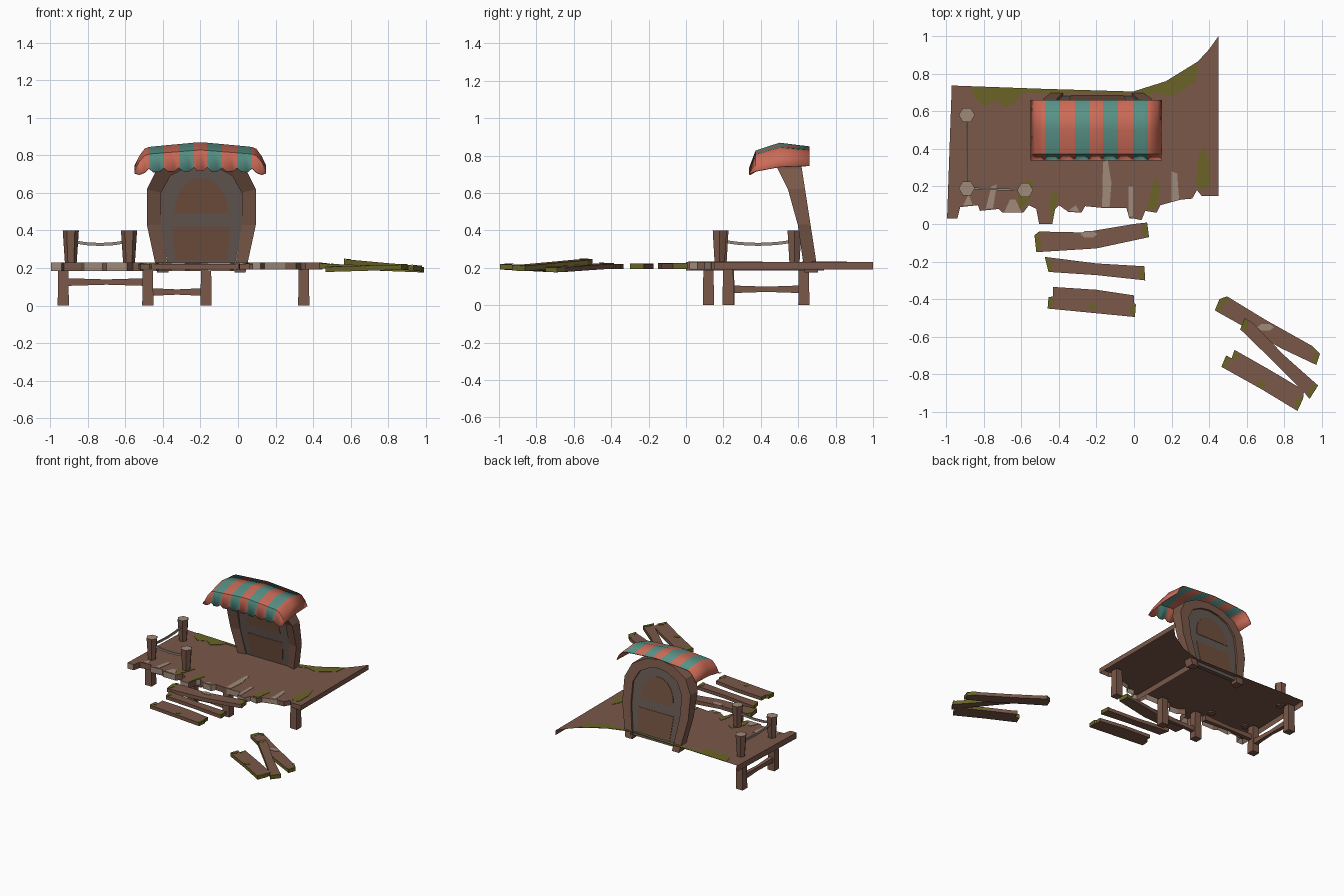
import bpy, bmesh, math
from mathutils import Vector

if "Cube" in bpy.data.objects:
    bpy.data.objects.remove(bpy.data.objects["Cube"])


def material(name, r, g, b):
    def lin(c):
        c /= 255
        return c / 12.92 if c <= 0.04045 else ((c + 0.055) / 1.055) ** 2.4
    m = bpy.data.materials.new(name)
    m.diffuse_color = (lin(r), lin(g), lin(b), 1)
    m.use_nodes = True
    m.node_tree.nodes["Principled BSDF"].inputs["Base Color"].default_value = m.diffuse_color
    return m


WOOD = material("brown wood", 122, 88, 73)
PANEL = material("red brown panel", 113, 80, 63)
GREY = material("grey wood", 101, 89, 83)
MOSS = material("moss green", 106, 100, 38)
PALE = material("pale broken wood", 160, 138, 122)
ROPE = material("rope", 150, 136, 124)
RED = material("awning red", 203, 107, 87)
TEAL = material("awning teal", 88, 145, 134)


def build(name, verts, faces, mats, rule=None):
    """Mesh object; rule(face) picks the material slot, -1 leaves the face open."""
    bm = bmesh.new()
    vs = [bm.verts.new(v) for v in verts]
    for f in faces:
        bm.faces.new([vs[i] for i in f])
    bmesh.ops.recalc_face_normals(bm, faces=bm.faces)
    bm.normal_update()
    if rule:
        slots = [(f, rule(f)) for f in bm.faces]
        for f, s in slots:
            f.material_index = max(s, 0)
        bmesh.ops.delete(bm, geom=[f for f, s in slots if s < 0], context="FACES")
    me = bpy.data.meshes.new(name)
    bm.to_mesh(me)
    bm.free()
    for m in mats:
        me.materials.append(m)
    ob = bpy.data.objects.new(name, me)
    bpy.context.collection.objects.link(ob)
    return ob


def prism(name, pts, w0, w1, mats, place=lambda u, v, w: (u, v, w), rule=None):
    """Outline extruded from w0 to w1, then placed in space."""
    n = len(pts)
    verts = [place(u, v, w) for w in (w0, w1) for u, v in pts]
    faces = [list(range(n)), list(range(n, 2 * n))]
    faces += [(i, (i + 1) % n, n + (i + 1) % n, n + i) for i in range(n)]
    return build(name, verts, faces, mats, rule)


def sweep(name, path, sizes, mat):
    """Rectangular bar along a path; sizes are (width, height) per point."""
    path = [Vector(p) for p in path]
    d = path[-1] - path[0]
    side = Vector((-d.y, d.x, 0)).normalized()
    verts, n = [], len(path)
    for p, (w, h) in zip(path, sizes):
        for a, b in ((-1, -1), (1, -1), (1, 1), (-1, 1)):
            verts.append(p + side * a * w / 2 + Vector((0, 0, b * h / 2)))
    faces = [(0, 1, 2, 3), tuple(range(4 * n - 4, 4 * n))]
    for i in range(n - 1):
        faces += [(4 * i + k, 4 * i + (k + 1) % 4, 4 * i + 4 + (k + 1) % 4, 4 * i + 4 + k) for k in range(4)]
    return build(name, verts, faces, [mat])


def interp(table, x):
    for (a, p), (b, q) in zip(table, table[1:]):
        if x <= b:
            return p + (q - p) * (x - a) / (b - a)
    return table[-1][1]


# Deck: two sheets with a skirt, open below and behind, jagged in front
def deck_rule(f):
    c, n = f.calc_center_median(), f.normal
    if n.z < -.5 or n.y > .5 or (n.x < -.9 and abs(c.x) < .01):
        return -1
    return 1 if n.y < -.3 and c.x < .3 and math.sin(c.x * 37) > -.6 else 0


left = [(-.995, .03), (-.94, .03), (-.925, .09), (-.83, .10), (-.82, .07), (-.72, .08), (-.70, .06),
        (-.59, .06), (-.56, .10), (-.52, .08), (-.505, 0), (-.435, 0), (-.42, .08), (-.40, .10),
        (-.35, .065), (-.28, .06), (-.26, .095), (-.16, .085), (-.04, .085), (-.025, .03), (-.005, .03),
        (-.005, .705), (-.5, .72), (-.97, .737)]
right = [(-.005, .03), (.04, .02), (.06, .07), (.12, .06), (.14, .10), (.25, .13), (.31, .135), (.335, .18),
         (.36, .15), (.45, .15), (.45, 1), (.40, .93), (.34, .865), (.17, .76), (-.005, .705)]
prism("left_deck", left, .185, .23, [WOOD, PALE], rule=deck_rule)
prism("right_deck", right, .192, .23, [WOOD, PALE], rule=deck_rule)

# Thin moss and bare wood patches on the deck
moss = [
    [(-.87, .733), (-.85, .67), (-.80, .63), (-.73, .66), (-.68, .62), (-.62, .66), (-.60, .70), (-.45, .695),
     (-.3, .70), (-.05, .69), (-.01, .704), (-.5, .719)],
    [(.01, .706), (.05, .67), (.12, .70), (.2, .68), (.28, .73), (.33, .76), (.34, .86), (.17, .757)],
    [(.33, .21), (.36, .18), (.40, .2), (.40, .32), (.37, .41), (.34, .35)],
    [(-.61, .08), (-.56, .12), (-.53, .22), (-.57, .24), (-.62, .15)],
    [(.07, .08), (.12, .08), (.14, .2), (.11, .25)],
    [(-.44, .01), (-.42, .09), (-.40, .15), (-.43, .18), (-.45, .1)]]
bare = [
    [(-.17, .09), (-.13, .09), (-.12, .22), (-.14, .34), (-.165, .33)],
    [(-.03, .04), (-.005, .04), (-.005, .2), (-.03, .2)],
    [(.2, .12), (.24, .13), (.23, .27), (.2, .28)],
    [(-.79, .08), (-.75, .085), (-.73, .21), (-.76, .2)],
    [(-.69, .065), (-.6, .065), (-.63, .13), (-.66, .13)],
    [(-.35, .07), (-.29, .065), (-.31, .1)],
    [(-.91, .10), (-.86, .10), (-.88, .16)]]
for kind, mat, group in (("moss", MOSS, moss), ("bare_wood", PALE, bare)):
    for i, pts in enumerate(group):
        prism(f"deck_{kind}_{i}", pts, .2305, .233, [mat])

# Legs and stretchers
for i, (x, y) in enumerate([(-.93, .63), (-.93, .23), (-.48, .12), (-.17, .12), (.35, .225)]):
    sq = [(-.03, -.03), (.03, -.03), (.03, .03), (-.03, .03)]
    prism(f"leg_{i}", sq, 0, .215, [WOOD],
          place=lambda u, v, w: (x + u * (1 - w * .5), y + v * (1 - w * .5), w))
for i, (a, b, z) in enumerate([((-.93, .63), (-.93, .23), .085), ((-.93, .225), (-.47, .225), .125),
                               ((-.48, .12), (-.17, .12), .072)]):
    path = [(a[0] + (b[0] - a[0]) * t, a[1] + (b[1] - a[1]) * t, z) for t in (0, .5, 1)]
    sweep(f"stretcher_{i}", path, [(.035, .042), (.025, .028), (.035, .042)], WOOD)

# Six sided mooring posts and ropes
posts = [(-.89, .58), (-.89, .19), (-.58, .18)]
hexa = [(math.cos(math.radians(a)), math.sin(math.radians(a))) for a in range(0, 360, 60)]
for i, (x, y) in enumerate(posts):
    def flare(u, v, w):
        r = .031 + .012 * (w - .22) / .18
        return (x + u * r, y + v * r, w)
    prism(f"post_{i}", hexa, .22, .40, [WOOD, PALE], place=flare, rule=lambda f: int(f.normal.z > .5))
for i, (a, b) in enumerate(zip(posts, posts[1:])):
    path = [(a[0] + (b[0] - a[0]) * t, a[1] + (b[1] - a[1]) * t, .325 + .07 * (t - .5) ** 2)
            for t in (0, .25, .5, .75, 1)]
    sweep(f"rope_{i}", path, [(.01, .016)] * 5, ROPE)

# Loose planks in front, with mossy ends
planks = [
    ("step_plank_0", .193, .222, 0, [(-.53, -.06), (-.505, -.04), (-.27, -.045), (0, .0), (.07, .008), (.08, -.07),
                                     (-.2, -.13), (-.52, -.15)]),
    ("step_plank_1", .193, .220, 0, [(-.475, -.175), (-.2, -.21), (.055, -.225), (.06, -.30), (-.2, -.272),
                                     (-.455, -.255)]),
    ("step_plank_2", .193, .220, 0, [(-.43, -.335), (-.2, -.35), (0, -.38), (0, -.42), (.01, -.43), (.005, -.495),
                                     (-.46, -.45), (-.455, -.39), (-.43, -.385)]),
    ("debris_plank_0", .187, .213, -.04, [(.43, -.46), (.455, -.4), (.495, -.385), (.70, -.51), (.95, -.65),
                                          (.99, -.69), (.97, -.75), (.78, -.66), (.6, -.555)]),
    ("debris_plank_1", .200, .228, -.09, [(.565, -.56), (.59, -.50), (.63, -.525), (.8, -.70), (.98, -.86),
                                          (.935, -.93), (.9, -.89), (.75, -.74)]),
    ("debris_plank_2", .185, .212, .03, [(.465, -.76), (.49, -.70), (.52, -.715), (.535, -.67), (.72, -.775),
                                         (.905, -.885), (.9, -.93), (.87, -.995), (.68, -.88)])]
# Mossy top corners: per plank, index pairs of the outline edges they grow along
moss_edges = [[(7, 0), (0, 1), (4, 5)], [(5, 0), (2, 3)], [(6, 7), (4, 5)],
              [(0, 1), (1, 2), (4, 5), (5, 6)], [(0, 1), (4, 5)], [(0, 1), (2, 3), (7, 6)]]
for (name, z0, z1, tilt, pts), edges in zip(planks, moss_edges):
    lo, hi = min(p[0] for p in pts), max(p[0] for p in pts)
    mid = Vector((sum(p[0] for p in pts), sum(p[1] for p in pts))) / len(pts)
    reach = .1 if "step" in name else .16

    def end_rule(f):
        x = f.calc_center_median().x
        return int(abs(f.normal.z) < .5 and (x < lo + reach or x > hi - reach))

    def tip(u, v, w):
        return (u, v, w + tilt * (u - (lo + hi) / 2))
    prism(name, pts, z0, z1, [WOOD, MOSS], place=tip, rule=end_rule)
    for k, (i, j) in enumerate(edges):
        a, b = Vector(pts[i]), Vector(pts[j])
        step = (mid - (a + b) / 2).normalized()
        strip = [a, b, b + step * .015, (a + b) / 2 + step * .035, a + step * .012]
        prism(f"{name}_moss_{k}", strip, z1 + .0005 + .0003 * k, z1 + .003 + .0003 * k, [MOSS], place=tip)
# Small patches in the middle of some planks
for name, x, y, z, mat, s in (("step_bare_patch", -.24, -.055, .222, PALE, .045),
                              ("debris_bare_patch", .70, -.55, .213, PALE, .045),
                              ("step_moss_patch", -.22, -.44, .22, MOSS, .022),
                              ("debris_moss_patch", .675, -.85, .212, MOSS, .025)):
    prism(name, [(x + u * s, y + v * .02) for u, v in hexa], z - .001, z + .003, [mat])

# Door frame: arched ring leaning forward, deeper toward the top
CX = -.195


def back(z):
    return .70 - .155 * (z - .21)


front = [(.17, .635), (.42, .60), (.6, .555), (.74, .485), (.83, .455)]
half_out = [(.235, .175), (.29, .43), (.29, .62), (.235, .73), (.12, .795)]
half_in = [(.175, .175), (.215, .43), (.215, .60), (.165, .69), (.08, .735)]


def arch(half, top):
    return half + [(0, top)] + [(-x, z) for x, z in reversed(half)]


verts = []
for (xo, zo), (xi, zi) in zip(arch(half_out, .815), arch(half_in, .75)):
    verts += [(CX + xo, interp(front, zo), zo), (CX + xi, interp(front, zi) + .015, zi),
              (CX + xi, back(zi), zi), (CX + xo, back(zo), zo)]
faces = [(0, 1, 2, 3), (40, 41, 42, 43)]
for i in range(10):
    faces += [(4 * i + k, 4 * i + (k + 1) % 4, 4 * i + 4 + (k + 1) % 4, 4 * i + 4 + k) for k in range(4)]
build("door_frame", verts, faces, [WOOD])


# Door slab with inset panels on both sides
def lean(u, v, w):
    return (CX + u, back(v) - w, v)


prism("door", [(x * 1.01, max(z, .2)) for x, z in arch(half_in, .755)], .015, .05, [GREY], place=lean)
upper = [(.145 * math.cos(math.radians(a)), .49 + .19 * math.sin(math.radians(a))) for a in range(0, 181, 20)]
lower = [(-.14, .24), (.14, .24), (.155, .42), (-.155, .42)]
for name, pts in (("upper", upper), ("lower", lower)):
    for side, w in (("back", .012), ("front", .049)):
        prism(f"door_{name}_panel_{side}", pts, w, w + .004, [PANEL], place=lean)

# Striped awning with a scalloped front edge
bounds = [-.35, -.275, -.195, -.115, -.035, .035, .115, .195, .275, .35]
cols = []
for a, b in zip(bounds, bounds[1:]):
    cols += [(a, .022), (a + (b - a) * .3, .002), (a + (b - a) * .7, .002)]
cols.append((.35, .022))
drop = [(0, 0), (.27, -.025), (.295, -.032), (.33, -.08), (.35, -.13)]
rows = [(.66, .85, .8), (.50, .87, 1), (.372, .828, .85), (.338, .715, .25)]
verts = []
for j, (y, z, k) in enumerate(rows):
    for x, lift in cols:
        verts.append((x - .2, y, z + k * interp(drop, abs(x)) + (lift if j == 3 else 0)))
n = len(cols)
faces = [(j * n + i, (j + 1) * n + i, (j + 1) * n + i + 1, j * n + i + 1) for j in range(3) for i in range(n - 1)]


def stripe(f):
    x = f.calc_center_median().x + .2
    return sum(x > b for b in bounds[1:-1]) % 2


awning = build("awning", verts, faces, [RED, TEAL], rule=stripe)
if awning.data.polygons[14].normal.z < 0:
    awning.data.flip_normals()
mod = awning.modifiers.new("thickness", "SOLIDIFY")
mod.thickness, mod.offset = .006, -1
bpy.context.view_layer.objects.active = awning
awning.select_set(True)
bpy.ops.object.shade_smooth_by_angle(angle=math.radians(35))
